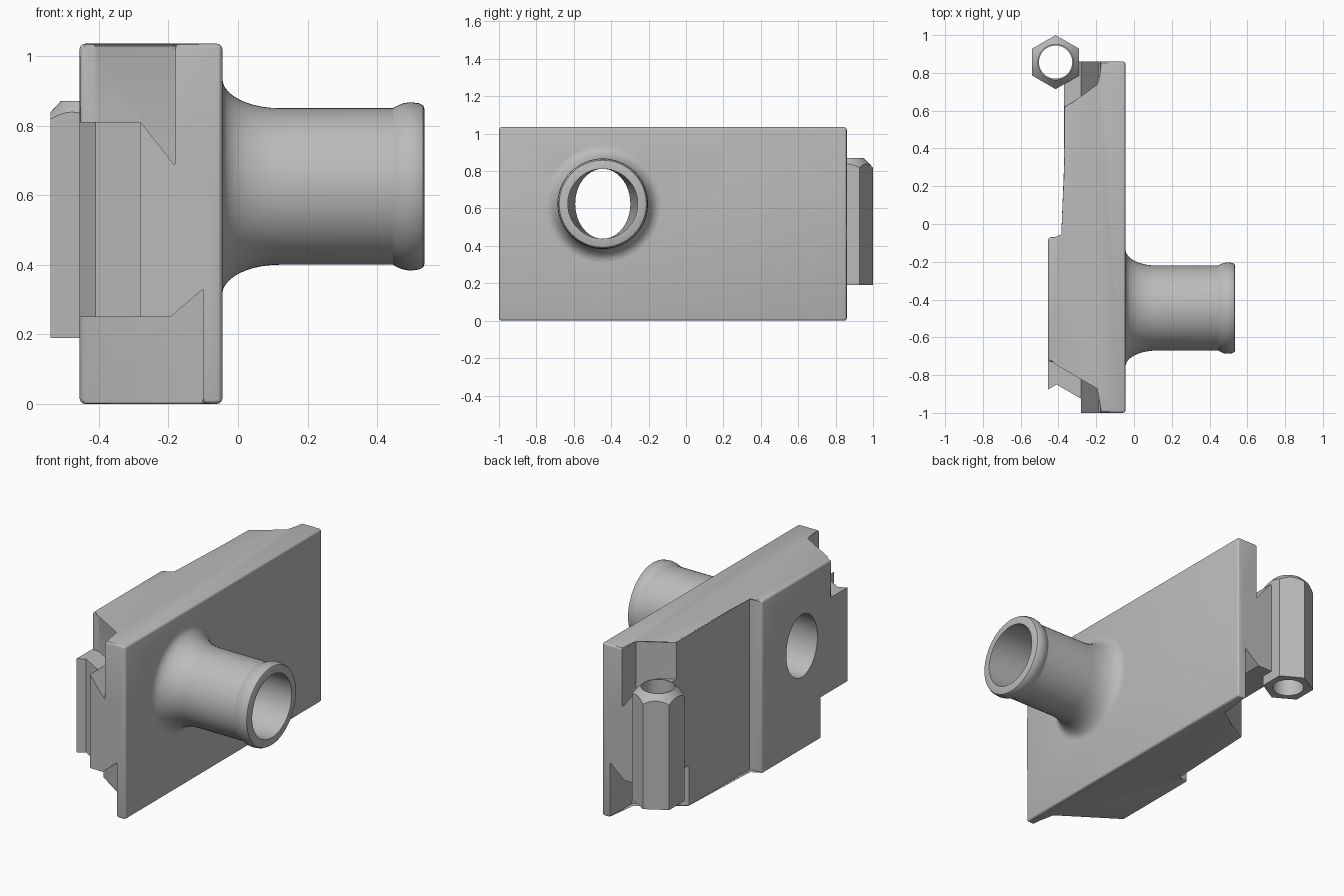
import bpy, bmesh, math
from mathutils import Vector

cube = bpy.data.objects.get("Cube")
if cube:
    bpy.data.objects.remove(cube)

grey = bpy.data.materials.new("plain_grey")
grey.use_nodes = True
grey.diffuse_color = (0.5, 0.5, 0.5, 1)
grey.node_tree.nodes["Principled BSDF"].inputs["Base Color"].default_value = (0.5, 0.5, 0.5, 1)


def make(name, bm):
    bmesh.ops.recalc_face_normals(bm, faces=bm.faces)
    mesh = bpy.data.meshes.new(name)
    bm.to_mesh(mesh)
    bm.free()
    mesh.materials.append(grey)
    ob = bpy.data.objects.new(name, mesh)
    bpy.context.collection.objects.link(ob)
    return ob


def loft(name, rings, rounded=None):
    """Skin closed rings of points; round the edges chosen by the rule."""
    bm = bmesh.new()
    vs = [[bm.verts.new(p) for p in ring] for ring in rings]
    n = len(vs[0])
    for a, b in zip(vs, vs[1:]):
        for i in range(n):
            j = (i + 1) % n
            bm.faces.new((a[i], a[j], b[j], b[i]))
    bm.faces.new(vs[0][::-1])
    bm.faces.new(vs[-1])
    if rounded:
        edges = [e for e in bm.edges if rounded(*[v.co for v in e.verts])]
        bmesh.ops.bevel(bm, geom=edges, offset=0.015, segments=3, profile=0.5, affect='EDGES')
    return make(name, bm)


def prism_z(name, outline, z0, z1, rounded=None):
    return loft(name, [[(x, y, z) for x, y in outline] for z in (z0, z1)], rounded)


def prism_y(name, outline, y0, y1):
    return loft(name, [[(x, y, z) for x, z in outline] for y in (y0, y1)])


def circle(n, r, phase=0.0):
    return [(r * math.cos(phase + math.tau * i / n), r * math.sin(phase + math.tau * i / n))
            for i in range(n)]


def hexagon(cx, cy, r):
    return [(cx + x, cy + y) for x, y in circle(6, r, math.pi / 2)]


def boolean(ob, other, operation, keep=False):
    mod = ob.modifiers.new("cut", 'BOOLEAN')
    mod.operation = operation
    mod.solver = 'EXACT'
    mod.object = other
    bpy.context.view_layer.objects.active = ob
    bpy.ops.object.modifier_apply(modifier=mod.name)
    if not keep:
        bpy.data.objects.remove(other)


# Plate body: the lower half has deeper end cut-outs than the upper half
TOP, MID, FACE = 1.035, 0.5, -0.045


def rim(end_z):
    def rule(a, b):
        on_face = abs(a.x - FACE) < 1e-4 and abs(b.x - FACE) < 1e-4
        on_end = abs(a.z - end_z) < 1e-4 and abs(b.z - end_z) < 1e-4
        on_back = a.x < -0.45 and b.x < -0.45
        on_mid = abs(a.z - MID) < 1e-4 and abs(b.z - MID) < 1e-4
        return (on_face or on_end or on_back) and not on_mid
    return rule


upper = [(FACE, -1), (FACE, 0.86), (-0.18, 0.86), (-0.18, 0.73), (-0.37, 0.62), (-0.37, -0.07),
         (-0.455, -0.07), (-0.455, -0.73), (-0.41, -0.73), (-0.18, -0.863), (-0.18, -1)]
lower = [(FACE, -1), (FACE, 0.86), (-0.1, 0.86), (-0.1, 0.655), (-0.37, 0.5), (-0.37, -0.07),
         (-0.455, -0.07), (-0.455, -0.63), (-0.1, -0.835), (-0.1, -1)]
body = prism_z("plate_body", upper, MID, TOP, rim(TOP))
boolean(body, prism_z("lower_body", lower, 0, MID, rim(0)), 'UNION')


# Front socket block and rear hinge arm share one tapered section
def section(left):
    return [(left, 0.25), (-0.195, 0.25), (-0.1, 0.33), (-0.08, 0.33), (-0.08, 0.69),
            (-0.185, 0.69), (-0.28, 0.81), (left, 0.81)]


socket = prism_y("socket_block", section(-0.455), -1, -0.6)
boolean(socket, prism_z("socket_cutter", hexagon(-0.41, -1, 0.15), 0.1, 0.95), 'DIFFERENCE')
boolean(body, socket, 'UNION')
boolean(body, prism_y("hinge_arm", section(-0.37), 0.45, 0.86), 'UNION')

# Hexagonal hinge pin with a coned top and a round bore
PX, PY = -0.415, 0.857
pin = prism_z("hinge_pin", hexagon(PX, PY, 0.143), 0.19, 0.87)
cone = loft("cone_cutter", [[(PX + x, PY + y, z) for x, y in circle(48, r)]
                            for z, r in ((0.1, 0.16), (0.8, 0.16), (0.88, 0.085))])
boolean(pin, cone, 'INTERSECT')
hole = prism_z("pin_bore_cutter", [(PX + x, PY + y) for x, y in circle(48, 0.088)], 0.1, 0.95)
boolean(pin, hole, 'DIFFERENCE', keep=True)
boolean(body, hole, 'DIFFERENCE')

# Round spout with a flared root and a rolled lip
CY, CZ = -0.445, 0.625
profile = [(-0.1, 0.31), (FACE, 0.31)]
for i in range(1, 11):
    a = math.pi / 2 * i / 10
    profile.append((FACE + 0.165 * (1 - math.cos(a)), 0.31 - 0.085 * math.sin(a)))
profile += [(0.445, 0.225), (0.46, 0.233), (0.475, 0.239), (0.495, 0.242), (0.52, 0.239),
            (0.532, 0.233), (0.536, 0.222)]
spout = loft("spout", [[(x, CY + u, CZ + v) for u, v in circle(64, r)] for x, r in profile])

# Bore narrows sideways toward the back of the plate
bore = loft("bore_cutter", [[(x, CY + u * w, CZ + v * 0.187) for u, v in circle(64, 1)]
                            for x, w in ((0.6, 0.187), (0.45, 0.187), (-0.2, 0.16), (-0.5, 0.145))])
boolean(spout, bore, 'DIFFERENCE', keep=True)
boolean(body, bore, 'DIFFERENCE')

# Smooth the round parts, keeping hard edges
for ob in (body, pin, spout):
    bpy.ops.object.select_all(action='DESELECT')
    ob.select_set(True)
    bpy.context.view_layer.objects.active = ob
    bpy.ops.object.shade_smooth_by_angle(angle=math.radians(28))
